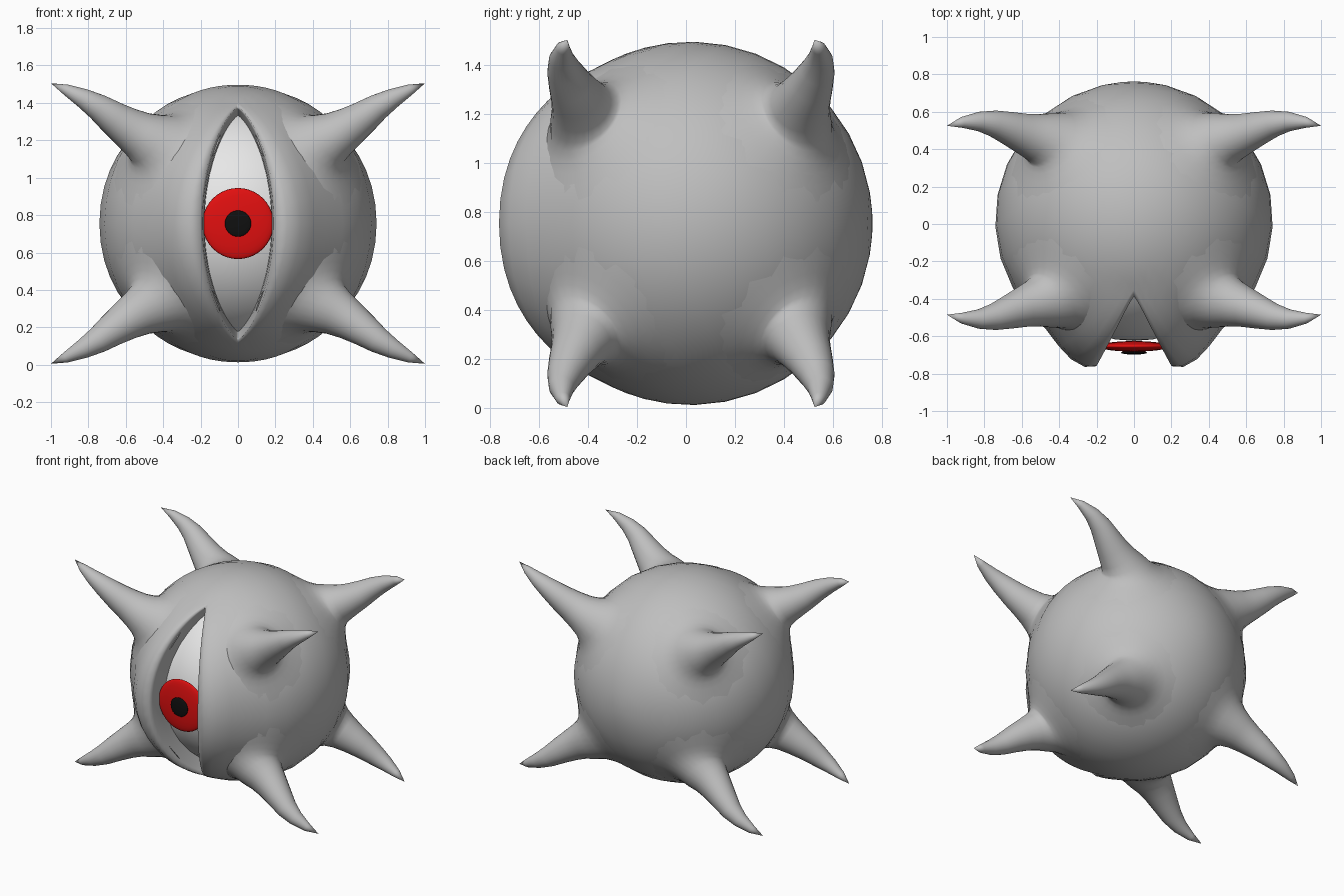
import bpy, bmesh, math
from mathutils import Vector, Matrix

if "Cube" in bpy.data.objects:
    bpy.data.objects.remove(bpy.data.objects["Cube"])

R = 0.742
C = Vector((0, 0.02, 0.755))


def material(name, rgb):
    m = bpy.data.materials.new(name)
    m.diffuse_color = (*rgb, 1)
    m.use_nodes = True
    m.node_tree.nodes["Principled BSDF"].inputs["Base Color"].default_value = m.diffuse_color
    return m


grey = material("grey skin", (0.52, 0.52, 0.52))
white = material("eye white", (0.8, 0.8, 0.8))
red = material("iris red", (0.76, 0.005, 0.005))
black = material("pupil black", (0.005, 0.005, 0.005))


def finish(bm, name, mat):
    bmesh.ops.recalc_face_normals(bm, faces=bm.faces)
    me = bpy.data.meshes.new(name)
    bm.to_mesh(me)
    bm.free()
    for p in me.polygons:
        p.use_smooth = True
    me.materials.append(mat)
    ob = bpy.data.objects.new(name, me)
    ob.location = C
    bpy.context.collection.objects.link(ob)
    return ob


def loft(name, rings, mat, end):
    """Skin closed rings and close the last one to a point."""
    bm = bmesh.new()
    rows = [[bm.verts.new(p) for p in ring] for ring in rings]
    n = len(rows[0])
    for a, b in zip(rows, rows[1:]):
        for i in range(n):
            j = (i + 1) % n
            bm.faces.new((a[i], a[j], b[j], b[i]))
    tip = bm.verts.new(end)
    for i in range(n):
        bm.faces.new((rows[-1][i], rows[-1][(i + 1) % n], tip))
    return finish(bm, name, mat)


def smooth(t):
    t = max(0.0, min(1.0, t))
    return t * t * (3 - 2 * t)


# Body: sphere grown outwards from an almond slit, with bulging lids
W, H, N = 0.185, 0.62, 56


def bulge(p):
    if p.y > 0:
        return 0
    height = max(0, 1 - (p.z / 0.64) ** 2)
    gap = abs(p.x) - W * max(0, 1 - (p.z / H) ** 2)
    return 0.085 * height * smooth(1 - (gap - 0.06) / 0.27)


def body_row(t):
    row = []
    for i in range(N):
        phi = 2 * math.pi * i / N
        c, s = math.cos(phi), math.sin(phi)
        x, z = W * math.copysign(abs(c) ** 1.55, c), H * s
        theta = math.asin(math.hypot(x, z) / R)
        edge = math.atan2(z, x) % (2 * math.pi)
        k = smooth(t * 1.8)
        a = edge * (1 - k) + phi * k
        theta += (math.pi - theta) * t
        d = Vector((math.sin(theta) * math.cos(a), -math.cos(theta),
                    math.sin(theta) * math.sin(a)))
        row.append(d * (R + bulge(d * R) * (0.75 if t == 0 else 1)))
    return row


lip = body_row(0)
inner = [[Vector((p.x * sx, p.y + dy, p.z * sz)) for p in lip]
         for sx, sz, dy in ((0.88, 0.89, 0.22), (0.91, 0.935, 0.1), (0.95, 0.98, 0.03))]
steps = (0, 0.025, 0.06, 0.1, 0.15, 0.21, 0.28, 0.36, 0.44, 0.52, 0.6, 0.68, 0.76, 0.84, 0.92, 0.97)
loft("body", inner + [body_row(t) for t in steps], grey, (0, R, 0))

# Horns: foot rings hugging the sphere, then a tapering curved tube
FOOT = [(0.35, -0.006), (0.30, 0.0), (0.25, 0.006), (0.21, 0.018)]  # radius, lift
HORN = [((0.447, 0.43, 0.437), 0.173), ((0.484, 0.437, 0.455), 0.148),
        ((0.535, 0.447, 0.48), 0.126), ((0.6, 0.467, 0.52), 0.107),
        ((0.67, 0.492, 0.567), 0.09), ((0.75, 0.517, 0.624), 0.071),
        ((0.83, 0.528, 0.671), 0.052), ((0.92, 0.523, 0.716), 0.029)]
TIP = Vector((1, 0.505, 0.75))


def horn_rings():
    diagonal = Vector((1, 1, 1)).normalized()
    path = [(diagonal * (math.sqrt(R * R - r * r) + lift), r) for r, lift in FOOT]
    path += [(Vector(p), r) for p, r in HORN]
    pts = [p for p, r in path] + [TIP]
    rings = []
    for i, (p, r) in enumerate(path):
        # the ring tilts gradually from the sphere normal to the path direction
        k = smooth((i - 3) / 4)
        along = (pts[i + 1] - pts[max(i - 1, 0)]).normalized()
        d = (diagonal * (1 - k) + along * k).normalized()
        u = d.cross(Vector((0, 0, 1))).normalized()
        v = d.cross(u)
        rings.append([p + r * (u * math.cos(a) + v * math.sin(a))
                      for a in (math.tau * j / 24 for j in range(24))])
    return rings


base = horn_rings()
for sx, side in ((-1, "left"), (1, "right")):
    for sy, end in ((-1, "front"), (1, "back")):
        for sz, level in ((-1, "lower"), (1, "upper")):
            flip = Matrix.Diagonal((sx, sy, sz))
            loft(f"{level}_{end}_{side}_horn", [[flip @ p for p in r] for r in base],
                 grey, flip @ TIP)


# Eye: white ball, with flattened lenses for iris and pupil
def ball(name, y, size, mat):
    bm = bmesh.new()
    bmesh.ops.create_uvsphere(bm, u_segments=40, v_segments=20, radius=1)
    bmesh.ops.rotate(bm, verts=bm.verts, matrix=Matrix.Rotation(math.pi / 2, 3, 'X'))
    bmesh.ops.scale(bm, verts=bm.verts, vec=size)
    bmesh.ops.translate(bm, verts=bm.verts, vec=(0, y, 0))
    return finish(bm, name, mat)


ball("eyeball", 0, (0.645, 0.645, 0.645), white)
ball("iris", -0.674, (0.19, 0.028, 0.19), red)
ball("pupil", -0.708, (0.07, 0.01, 0.07), black)
